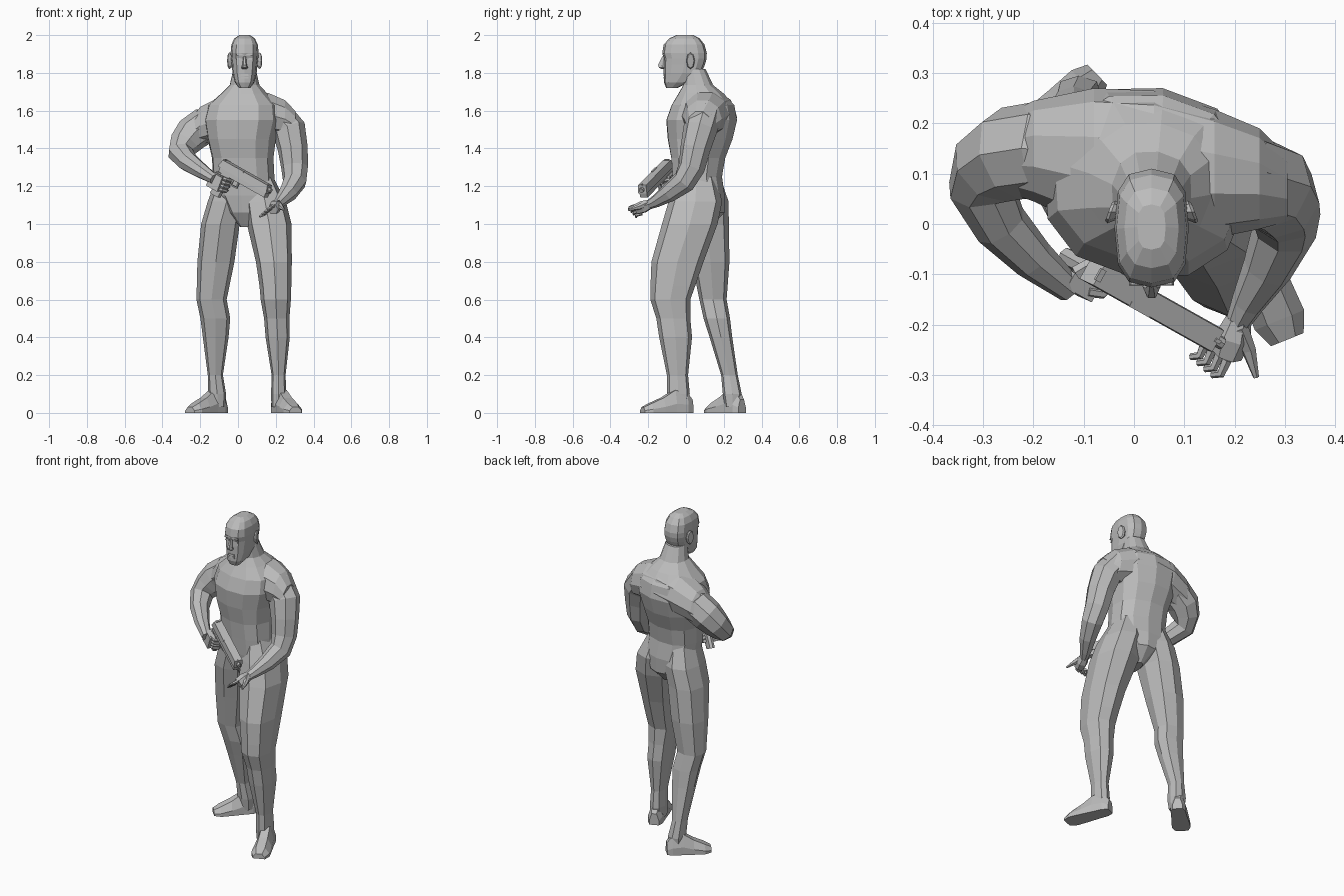
import bpy
import bmesh
from math import sin, cos, pi, copysign
from mathutils import Vector, Matrix

default_cube = bpy.data.objects.get("Cube")
if default_cube:
    bpy.data.objects.remove(default_cube, do_unlink=True)

# One matte grey for the whole figure
GREY = (0.5, 0.5, 0.5, 1.0)
clay = bpy.data.materials.new("matte grey")
clay.use_nodes = True
clay.diffuse_color = GREY
shader = clay.node_tree.nodes["Principled BSDF"]
shader.inputs["Base Color"].default_value = GREY
shader.inputs["Roughness"].default_value = 0.8


def finish(name, bm):
    """Turn a bmesh into a flat-shaded object."""
    bmesh.ops.recalc_face_normals(bm, faces=bm.faces)
    mesh = bpy.data.meshes.new(name)
    bm.to_mesh(mesh)
    bm.free()
    mesh.materials.append(clay)
    obj = bpy.data.objects.new(name, mesh)
    bpy.context.scene.collection.objects.link(obj)
    return obj


def skin(name, loops):
    """Bridge a list of point loops and cap both ends."""
    bm = bmesh.new()
    rows = [[bm.verts.new(p) for p in loop] for loop in loops]
    count = len(rows[0])
    for low, high in zip(rows, rows[1:]):
        for i in range(count):
            j = (i + 1) % count
            bm.faces.new((low[i], low[j], high[j], high[i]))
    bm.faces.new(rows[0])
    bm.faces.new(rows[-1])
    return finish(name, bm)


def oval(center, side, depth, sides, power=1.0):
    """Rounded loop spanned by two half-axis vectors; low power is boxier."""
    points = []
    for i in range(sides):
        c, s = cos(2 * pi * i / sides), sin(2 * pi * i / sides)
        points.append(Vector(center) + side * copysign(abs(c) ** power, c)
                      + depth * copysign(abs(s) ** power, s))
    return points


def stack(name, rings, sides=12, power=0.85, yaw=0.0):
    """Level rings: x, y, z, half width, half depth."""
    turn = Matrix.Rotation(yaw, 3, 'Z')
    return skin(name, [oval((x, y, z), turn @ Vector((a, 0, 0)),
                            turn @ Vector((0, b, 0)), sides, power)
                       for x, y, z, a, b in rings])


def tube(name, path, sides=8):
    """Bent limb: x, y, z, radius, with rings square to the path."""
    pts = [Vector(p[:3]) for p in path]
    normal = (pts[len(pts) // 2] - pts[0]).cross(pts[-1] - pts[0])
    if normal.length < 1e-6:
        normal = (pts[-1] - pts[0]).orthogonal()
    loops = []
    for i, p in enumerate(pts):
        along = (pts[min(i + 1, len(pts) - 1)] - pts[max(i - 1, 0)]).normalized()
        side = along.cross(normal).normalized()
        loops.append(oval(p, side * path[i][3],
                          side.cross(along) * path[i][3], sides))
    return skin(name, loops)


def box(name, center, size, frame=Matrix.Identity(3), taper=1.0):
    """Box in a local frame; taper narrows its top."""
    bm = bmesh.new()
    bmesh.ops.create_cube(bm, size=1.0)
    for v in bm.verts:
        scale = taper if v.co.z > 0 else 1.0
        local = Vector((v.co.x * size[0] * scale, v.co.y * size[1] * scale,
                        v.co.z * size[2]))
        v.co = Vector(center) + frame @ local
    return finish(name, bm)


def fuse(base, parts):
    """Union the parts into the base so no hidden walls remain inside."""
    for part in parts:
        union = base.modifiers.new("union", 'BOOLEAN')
        union.operation = 'UNION'
        union.solver = 'EXACT'
        union.use_self = True
        union.object = part
        graph = bpy.context.evaluated_depsgraph_get()
        merged = bpy.data.meshes.new_from_object(base.evaluated_get(graph))
        base.modifiers.clear()
        base.data = merged
        bpy.data.objects.remove(part, do_unlink=True)


def foot(name, heel, toe):
    """Flat-soled foot: position along, half width, height."""
    heel, toe = Vector(heel), Vector(toe)
    across = (toe - heel).normalized().cross(Vector((0, 0, 1)))
    outline = [(0, .028, .07), (.12, .042, .11), (.36, .045, .12),
               (.6, .05, .08), (.85, .053, .05), (1, .035, .03)]
    loops = []
    for t, wide, high in outline:
        p = heel.lerp(toe, t)
        loops.append([p - across * wide, p + across * wide,
                      p + across * wide + Vector((0, 0, high * .4)),
                      p + across * wide * .5 + Vector((0, 0, high)),
                      p - across * wide * .5 + Vector((0, 0, high)),
                      p - across * wide + Vector((0, 0, high * .4))])
    return skin(name, loops)


# Torso with neck, turned slightly to its right
body = stack("body", [
    (.045, .06, .985, .03, .07), (.045, .075, 1.06, .1, .13),
    (.04, .07, 1.15, .16, .137), (.03, .06, 1.25, .165, .132),
    (.025, .065, 1.35, .165, .145), (.02, .075, 1.45, .183, .174),
    (.025, .083, 1.55, .205, .19), (.03, .09, 1.63, .19, .168),
    (.033, .08, 1.69, .125, .122), (.035, .065, 1.735, .08, .08),
    (.035, .045, 1.82, .06, .06)], yaw=-0.17)

# Shoulders and upper back as one mass: x, y, z, half depth, half height
shoulders = skin("shoulders", [
    oval((x, y, z), Vector((0, d, 0)), Vector((0, 0, h)), 10)
    for x, y, z, d, h in (
        (-.27, .14, 1.47, .07, .06), (-.2, .145, 1.52, .1, .105),
        (-.08, .13, 1.565, .14, .122), (.04, .115, 1.585, .15, .125),
        (.16, .1, 1.58, .128, .12), (.25, .09, 1.555, .1, .105),
        (.305, .07, 1.52, .065, .08))])

# Legs: left one forward, right one back
left_leg = stack("left_leg", [
    (.115, .055, 1.25, .07, .1), (.143, .05, 1.12, .11, .142),
    (.165, .02, 1.0, .118, .147), (.19, -.045, .8, .095, .138),
    (.198, -.07, .67, .084, .118), (.2, -.083, .6, .08, .106),
    (.205, -.067, .5, .067, .09), (.21, -.055, .4, .064, .087),
    (.215, -.045, .2, .037, .056), (.215, -.04, .1, .04, .06),
    (.215, -.04, .03, .038, .05)], sides=8, power=0.75)
right_leg = stack("right_leg", [
    (-.04, .08, 1.25, .07, .1), (-.06, .1, 1.12, .1, .125),
    (-.093, .107, 1.0, .102, .12), (-.117, .13, .8, .098, .1),
    (-.14, .143, .6, .08, .072), (-.12, .163, .5, .079, .07),
    (-.118, .185, .4, .068, .06), (-.12, .23, .2, .04, .044),
    (-.11, .245, .1, .047, .05), (-.108, .247, .03, .04, .04)], sides=8, power=0.75)
left_foot = foot("left_foot", (.2, .03, 0), (.305, -.23, 0))
right_foot = foot("right_foot", (-.073, .297, 0), (-.255, .12, 0))

# Arms, from inside the shoulder to the wrist
right_arm = tube("right_arm", [
    (-.1, .14, 1.55, .06), (-.18, .15, 1.52, .096), (-.245, .14, 1.475, .094),
    (-.285, .115, 1.425, .082), (-.305, .075, 1.375, .067),
    (-.265, -.002, 1.33, .055), (-.2, -.07, 1.285, .043), (-.127, -.13, 1.238, .028)])
left_arm = tube("left_arm", [
    (.14, .11, 1.57, .06), (.22, .095, 1.56, .092), (.27, .075, 1.5, .09),
    (.29, .05, 1.4, .08), (.3, .03, 1.3, .072), (.3, -.01, 1.225, .064),
    (.265, -.09, 1.165, .05), (.225, -.16, 1.12, .033), (.205, -.2, 1.1, .024)])

# Head
HX = .035
head = stack("head", [
    (HX, -.075, 1.72, .03, .03), (HX, -.05, 1.75, .052, .067),
    (HX, -.018, 1.8, .064, .1), (HX, -.009, 1.845, .068, .11),
    (HX, -.004, 1.875, .072, .113), (HX, -.008, 1.905, .074, .118),
    (HX, -.01, 1.95, .07, .108), (HX, -.008, 1.983, .054, .08),
    (HX, -.006, 2.0, .028, .045)], power=0.7)
fuse(body, (shoulders, left_leg, right_leg, left_foot, right_foot,
            right_arm, left_arm, head))

# Facial features and ears
stack("nose", [
    (HX, -.12, 1.82, .012, .01), (HX, -.124, 1.828, .018, .022),
    (HX, -.128, 1.842, .012, .022), (HX, -.117, 1.888, .007, .01)], sides=6)
box("brow", (HX, -.112, 1.897), (.09, .02, .012), taper=.9)
for label, z, depth in (("upper_lip", 1.788, .014), ("lower_lip", 1.774, .012)):
    box(label, (HX, -.113, z), (.044, depth, .01), taper=.85)
for label, sign in (("left", 1), ("right", -1)):
    box(label + "_eye", (HX + sign * .031, -.109, 1.873), (.026, .012, .01), taper=.8)
    lean = Matrix.Rotation(sign * .35, 3, 'Z')
    ear = [oval(Vector((HX + sign * x, .024, 1.864)), lean @ Vector((0, w, 0)),
                Vector((0, 0, h)), 8)
           for x, w, h in ((.06, .015, .028), (.08, .024, .044), (.086, .019, .038))]
    skin(label + "_ear", ear)

# Pistol frame: along the barrel, to its right side, up
REAR, MUZZLE = Vector((-.092, -.088, 1.315)), Vector((.165, -.232, 1.17))
along = (MUZZLE - REAR).normalized()
right = along.cross(Vector((0, 0, 1))).normalized()
up = right.cross(along)
LENGTH = (MUZZLE - REAR).length
GUN = Matrix((along, right, up)).transposed()


def gun_point(a, b, c):
    return REAR + GUN @ Vector((a, b, c))


def gun_box(name, at, size, taper=1.0):
    box(name, gun_point(*at), size, GUN, taper)


gun_box("pistol_slide", (LENGTH / 2, 0, .012), (LENGTH, .052, .042), .92)
gun_box("pistol_frame", (LENGTH / 2 + .005, 0, -.02), (LENGTH - .02, .044, .03))
gun_box("ejection_port", (.13, .02, .03), (.05, .012, .009))
gun_box("rear_sight", (.015, 0, .034), (.012, .026, .008))
gun_box("front_sight", (LENGTH - .015, 0, .034), (.012, .008, .008))
gun_box("trigger_guard_base", (.115, 0, -.068), (.06, .014, .007))
gun_box("trigger_guard_front", (.142, 0, -.05), (.007, .014, .04))
gun_box("trigger", (.105, 0, -.045), (.008, .008, .035))
tube("muzzle", [(*gun_point(LENGTH - .01, 0, .01), .013),
                (*gun_point(LENGTH + .008, 0, .01), .013)])
skin("pistol_grip", [oval(gun_point(a, 0, c), along * .034, right * .019, 8, .7)
                     for a, c in ((.06, -.03), (.05, -.08), (.042, -.16))])

# Right hand wrapped round the grip
gun_box("right_palm", (.035, .038, -.085), (.075, .04, .08), .85)
for i, label in enumerate(("index", "middle", "ring", "little")):
    drop = -.05 - .021 * i
    tube("right_%s_finger" % label, [
        (*gun_point(a, b, drop), .011)
        for a, b in ((.05, .04), (.08, .03), (.09, 0), (.08, -.026), (.04, -.028))], 6)
tube("right_thumb", [(*gun_point(.01, .02, -.055), .016),
                     (*gun_point(.03, -.025, -.04), .014),
                     (*gun_point(.09, -.032, -.03), .009)], 6)

# Left hand, open below the muzzle
tube("left_palm", [(.208, -.19, 1.105, .026), (.198, -.225, 1.092, .036),
                   (.185, -.262, 1.078, .03)], 6)
for i, label in enumerate(("index", "middle", "ring", "little")):
    base = Vector((.185 - .014 * i, -.27 + .012 * i, 1.095 - .013 * i))
    bends = ((0, 0, 0), (-.012, -.028, -.008), (-.03, -.03, -.018))
    tube("left_%s_finger" % label,
         [(*(base + Vector(bend)), .011 - .002 * k) for k, bend in enumerate(bends)], 6)
tube("left_thumb", [(.208, -.205, 1.11, .02), (.228, -.25, 1.09, .015),
                    (.243, -.305, 1.075, .006)], 6)
